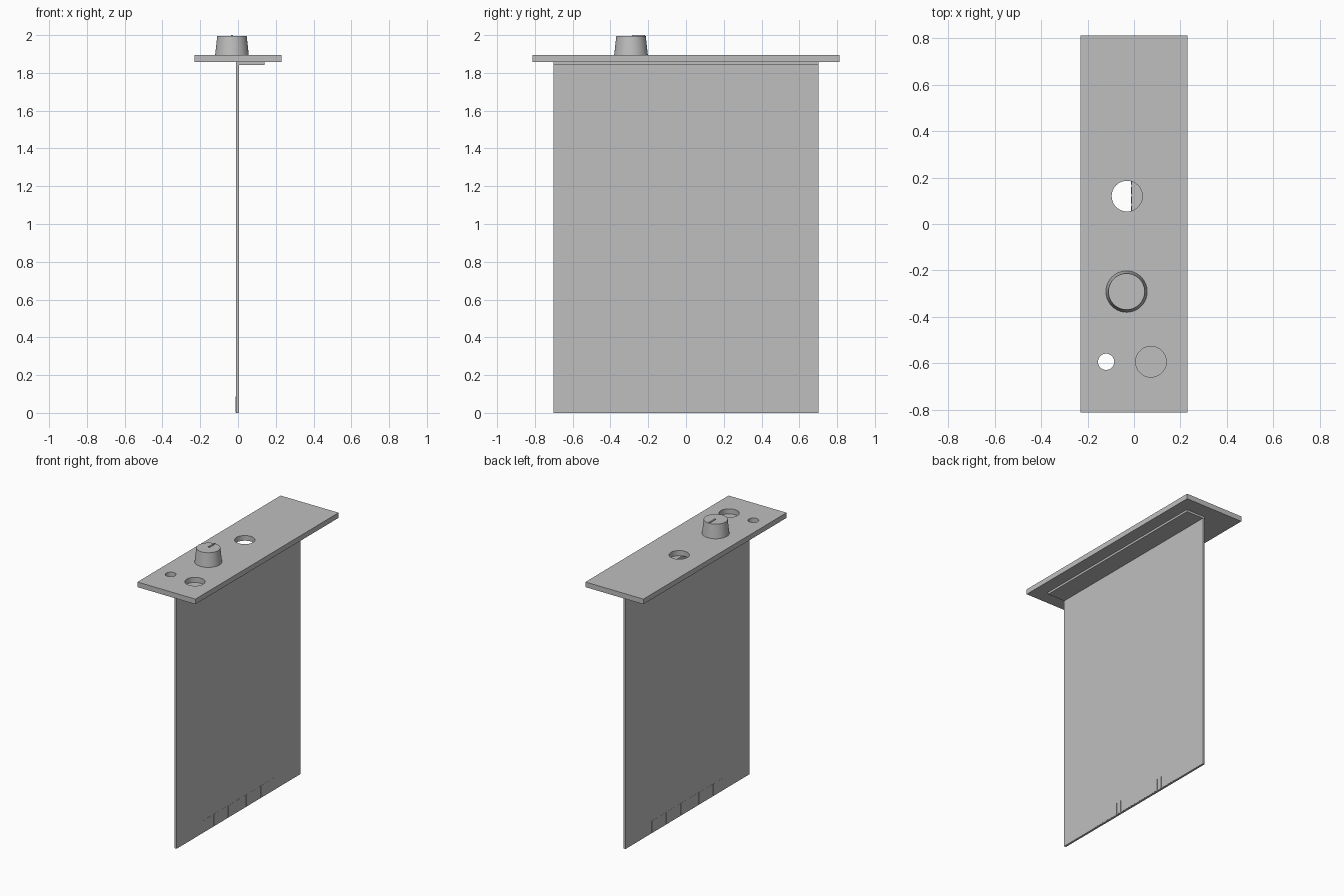
import bpy
import bmesh
from mathutils import Matrix, Vector

cube = bpy.data.objects.get("Cube")
if cube:
    bpy.data.objects.remove(cube, do_unlink=True)

# One plain grey for every part
grey = bpy.data.materials.new("plain grey")
grey.use_nodes = True
colour = (0.52, 0.52, 0.52, 1)
grey.diffuse_color = colour
grey.node_tree.nodes["Principled BSDF"].inputs["Base Color"].default_value = colour


def finish(name, bm):
    bmesh.ops.recalc_face_normals(bm, faces=bm.faces)
    mesh = bpy.data.meshes.new(name)
    bm.to_mesh(mesh)
    bm.free()
    mesh.materials.append(grey)
    obj = bpy.data.objects.new(name, mesh)
    bpy.context.collection.objects.link(obj)
    return obj


def add_box(bm, low, high):
    low, high = Vector(low), Vector(high)
    matrix = Matrix.Translation((low + high) / 2) @ Matrix.Diagonal((*(high - low), 1))
    bmesh.ops.create_cube(bm, size=1, matrix=matrix)


def box(name, low, high):
    bm = bmesh.new()
    add_box(bm, low, high)
    return finish(name, bm)


def cone(name, x, y, bottom, top, r_bottom, r_top):
    bm = bmesh.new()
    bmesh.ops.create_cone(bm, cap_ends=True, segments=64, radius1=r_bottom, radius2=r_top,
                          depth=top - bottom,
                          matrix=Matrix.Translation((x, y, (bottom + top) / 2)))
    return finish(name, bm)


def smooth(obj):
    bpy.ops.object.select_all(action='DESELECT')
    obj.select_set(True)
    bpy.context.view_layer.objects.active = obj
    bpy.ops.object.shade_smooth_by_angle(angle=0.6)


plate_low, plate_top = 1.858, 1.895
board_left, board_right = -0.011, 0.004
board_half = 0.702

# Face plate, drilled with three round holes
plate = box("face_plate", (-0.23, -0.812, plate_low), (0.23, 0.812, plate_top))
holes = {"jack_hole": (-0.03, 0.12, 0.066),
         "lamp_hole": (-0.12, -0.593, 0.035),
         "socket_hole": (0.073, -0.593, 0.066)}
for name, (x, y, r) in holes.items():
    cutter = cone(name + "_cutter", x, y, plate_low - 0.1, plate_top + 0.1, r, r)
    cutter.hide_render = True
    mod = plate.modifiers.new(name, 'BOOLEAN')
    mod.operation = 'DIFFERENCE'
    mod.solver = 'EXACT'
    mod.object = cutter
    bpy.context.view_layer.objects.active = plate
    bpy.ops.object.modifier_apply(modifier=mod.name)
    bpy.data.objects.remove(cutter, do_unlink=True)
smooth(plate)

# Thin board hanging below the plate, and its mounting flange
box("circuit_board", (board_left, -board_half, 0), (board_right, board_half, plate_low))
box("mounting_flange", (board_right, -board_half, 1.843), (0.14, board_half, plate_low))

# Row of very thin contact pads on both sides of the lower edge
bm = bmesh.new()
count, pitch, pad = 20, 0.041, 0.001
for i in range(count):
    y = (i - (count - 1) / 2) * pitch
    for inner, outer in ((board_left, board_left - pad), (board_right, board_right + pad)):
        add_box(bm, (min(inner, outer), y - 0.015, 0.003),
                (max(inner, outer), y + 0.015, 0.088))
finish("edge_contacts", bm)

# Tapered knob with a raised pointer bar
knob_x, knob_y = -0.032, -0.291
smooth(cone("knob", knob_x, knob_y, plate_top, 1.995, 0.089, 0.078))
box("knob_pointer", (knob_x - 0.005, knob_y + 0.006, 1.99),
    (knob_x + 0.005, knob_y + 0.074, 2.0))
